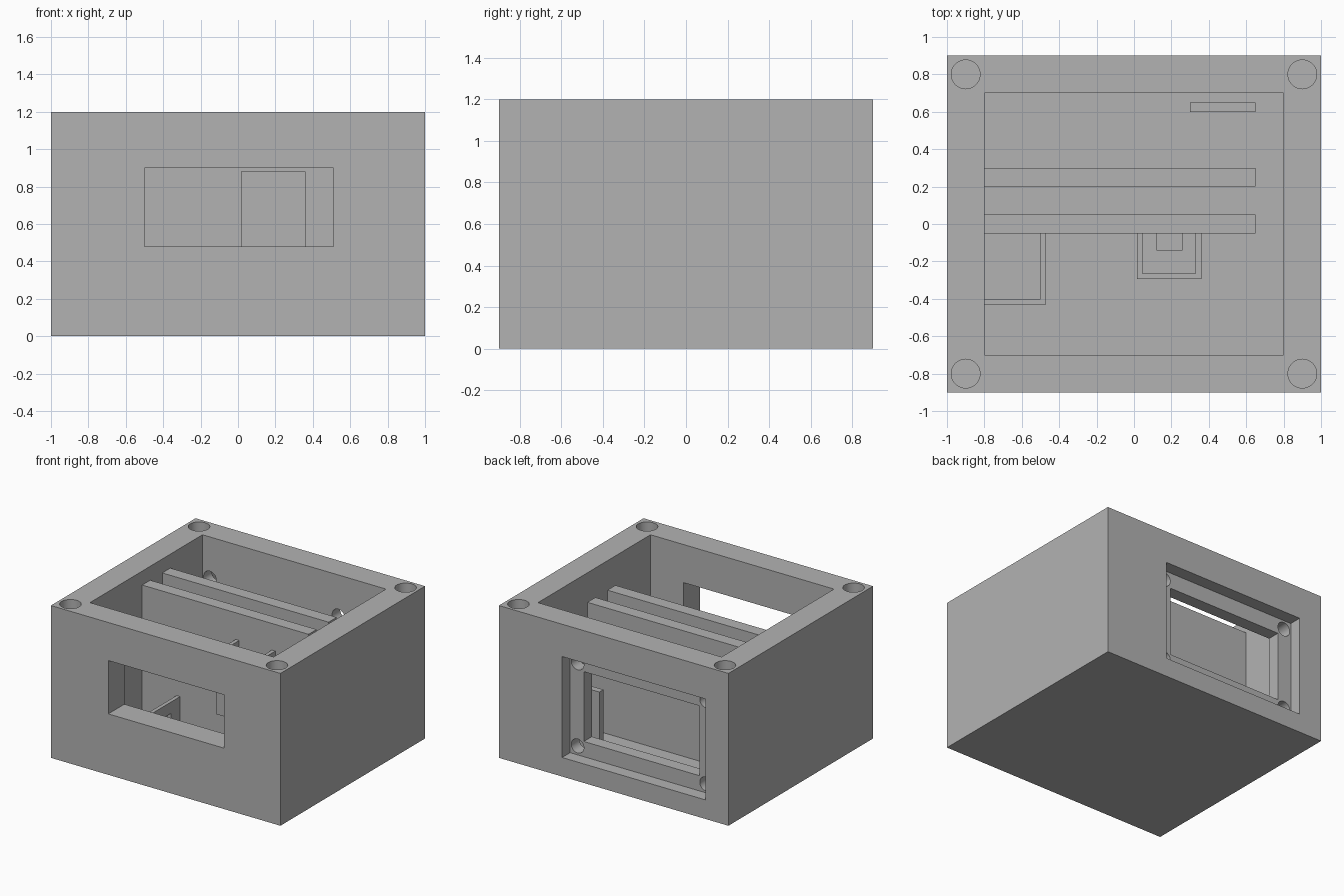
import bpy
import math

cube = bpy.data.objects.get("Cube")
if cube:
    bpy.data.objects.remove(cube, do_unlink=True)

# One plain grey for the whole enclosure
grey = bpy.data.materials.new("plain_grey")
grey.use_nodes = True
colour = (0.45, 0.45, 0.45, 1)
grey.diffuse_color = colour
grey.node_tree.nodes["Principled BSDF"].inputs["Base Color"].default_value = colour

FLOOR = 0.1


def box(name, x, y, z):
    """Box from its (min, max) range on each axis."""
    ranges = (x, y, z)
    bpy.ops.mesh.primitive_cube_add(size=1, location=[(a + b) / 2 for a, b in ranges])
    obj = bpy.context.object
    obj.name = name
    obj.scale = [b - a for a, b in ranges]
    bpy.ops.object.transform_apply(location=True, rotation=False, scale=True)
    obj.data.materials.append(grey)
    return obj


def rod(name, radius, depth, location, tilt=0):
    bpy.ops.mesh.primitive_cylinder_add(vertices=48, radius=radius, depth=depth,
                                        location=location, rotation=(tilt, 0, 0))
    obj = bpy.context.object
    obj.name = name
    obj.data.materials.append(grey)
    return obj


def cut(target, cutter):
    """Subtract the cutter from the target, then discard it."""
    cutter.hide_render = True
    mod = target.modifiers.new("cut", "BOOLEAN")
    mod.operation = "DIFFERENCE"
    mod.solver = "EXACT"
    mod.object = cutter
    bpy.ops.object.select_all(action="DESELECT")
    bpy.context.view_layer.objects.active = target
    target.select_set(True)
    bpy.ops.object.modifier_apply(modifier=mod.name)
    bpy.data.objects.remove(cutter, do_unlink=True)


# Open-topped case with a front window and a recessed rear window
case = box("case", (-1, 1), (-0.9, 0.9), (0, 1.2))
cut(case, box("cavity", (-0.8, 0.8), (-0.7, 0.7), (FLOOR, 1.4)))
cut(case, box("front_window", (-0.5, 0.51), (-1, -0.6), (0.48, 0.9)))
cut(case, box("rear_recess", (-0.8, 0.45), (0.8, 1), (0.15, 0.945)))
cut(case, box("rear_window", (-0.68, 0.33), (0.6, 0.85), (0.27, 0.82)))

# Blind holes in the rim corners
for x in (-0.9, 0.9):
    for y in (-0.8, 0.8):
        cut(case, rod("corner_hole", 0.077, 0.8, (x, y, 1.2)))

# Screw holes around the rear window
for x in (-0.735, 0.385):
    for z in (0.22, 0.875):
        cut(case, rod("screw_hole", 0.055, 0.24, (x, 0.74, z), math.pi / 2))

bpy.ops.object.select_all(action="DESELECT")
bpy.context.view_layer.objects.active = case
case.select_set(True)
bpy.ops.object.shade_smooth_by_angle(angle=math.radians(30))

# Two long partitions and a short plate behind the rear window
box("front_partition", (-0.8, 0.65), (-0.05, 0.05), (FLOOR, 1.09))
box("rear_partition", (-0.8, 0.65), (0.2, 0.3), (FLOOR, 1.09))
box("rear_plate", (0.3, 0.65), (0.6, 0.65), (FLOOR, 0.61))

# Low corner tray with a cable notch in its side
tray = box("corner_tray", (-0.8, -0.47), (-0.43, -0.05), (FLOOR, 0.3))
cut(tray, box("tray_hollow", (-0.9, -0.5), (-0.4, 0), (0, 0.4)))
cut(tray, box("tray_notch", (-0.55, -0.4), (-0.265, -0.165), (0, 0.21)))

# Holder hung on the front partition, with a slot in its base
holder = box("holder", (0.015, 0.36), (-0.295, -0.05), (0.385, 0.88))
cut(holder, box("holder_hollow", (0.045, 0.33), (-0.265, 0), (0.415, 1)))
cut(holder, box("holder_slot", (0.12, 0.26), (-0.14, 0), (0.3, 0.5)))
